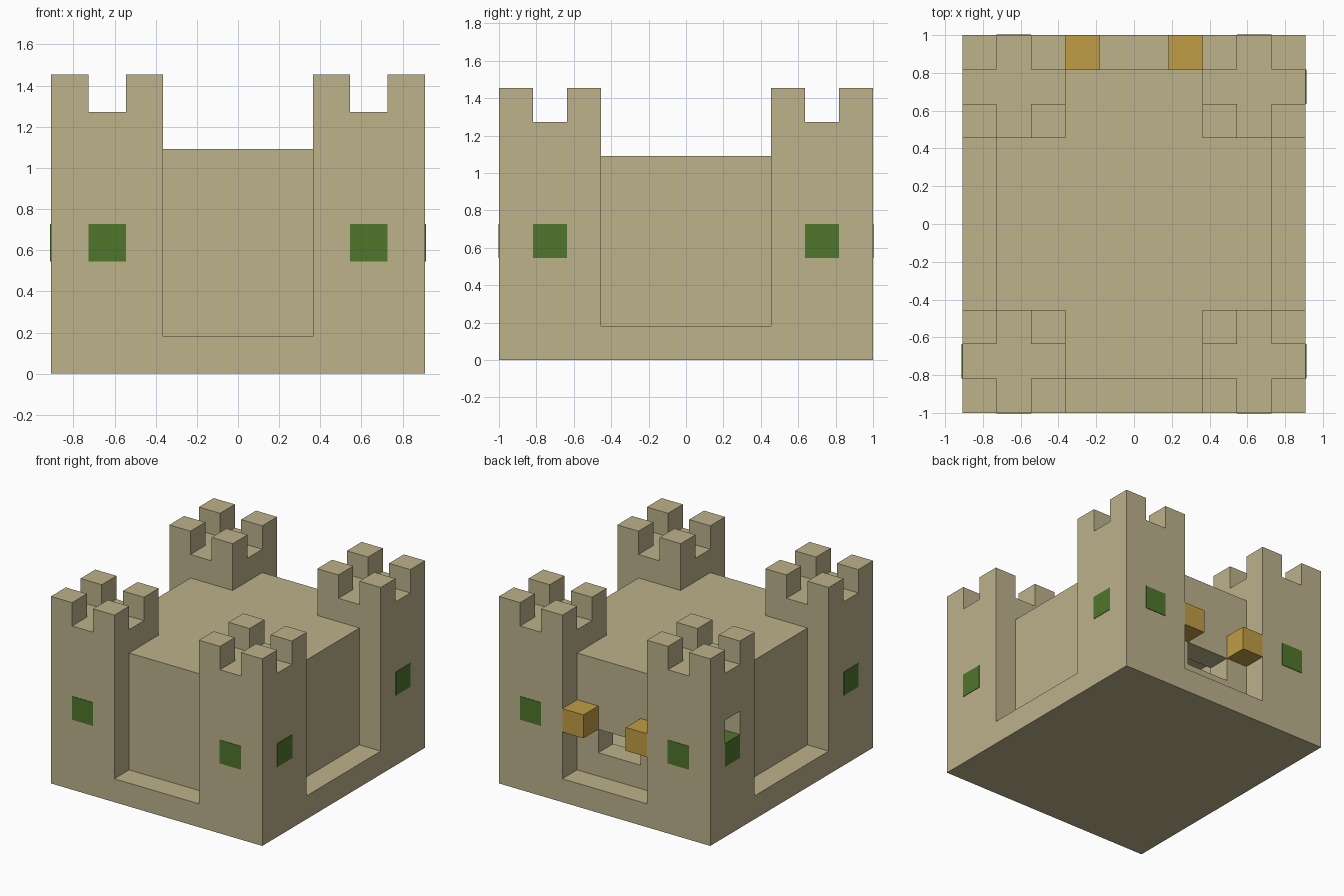
import bpy
import bmesh
from mathutils import Vector

cube = bpy.data.objects.get("Cube")
if cube:
    bpy.data.objects.remove(cube, do_unlink=True)

U = 2 / 11                      # one block
W, D = 10, 11                   # footprint in blocks


def material(name, rgb):
    m = bpy.data.materials.new(name)
    m.use_nodes = True
    color = (*rgb, 1)
    m.diffuse_color = color
    bsdf = m.node_tree.nodes["Principled BSDF"]
    bsdf.inputs["Base Color"].default_value = color
    bsdf.inputs["Roughness"].default_value = 0.9
    return m


stone = material("sandstone", (0.51, 0.445, 0.26))
green = material("leaf_green", (0.08, 0.18, 0.025))
gold = material("golden_yellow", (0.53, 0.34, 0.06))


def blocks(name, boxes, mat):
    """Object made of boxes given as (low corner, high corner) in blocks."""
    bm = bmesh.new()
    for lo, hi in boxes:
        lo, hi = Vector(lo), Vector(hi)
        verts = bmesh.ops.create_cube(bm, size=1)["verts"]
        for v in verts:
            p = lo + (hi - lo) * 0.5 + Vector(a * b for a, b in zip(v.co, hi - lo))
            v.co = Vector((p.x - W / 2, p.y - D / 2, p.z)) * U
    mesh = bpy.data.meshes.new(name)
    bm.to_mesh(mesh)
    bm.free()
    mesh.materials.append(mat)
    ob = bpy.data.objects.new(name, mesh)
    bpy.context.collection.objects.link(ob)
    return ob


def carve(ob, name, boxes):
    cutter = blocks(name, boxes, stone)
    cutter.hide_render = True
    cutter.hide_viewport = True
    cutter.display_type = 'WIRE'
    mod = ob.modifiers.new("carve", 'BOOLEAN')
    mod.operation = 'DIFFERENCE'
    mod.solver = 'EXACT'
    mod.use_self = True
    mod.object = cutter


# Plinth and hollow keep with a low doorway at the back
blocks("plinth", [((0, 0, 0), (W, D, 1))], stone)
keep = blocks("keep", [((1, 1, 1), (W - 1, D - 1, 6))], stone)
carve(keep, "keep_cutter", [((2, 2, 0.5), (8, 9, 5)), ((4, 8.5, 2), (6, 10.5, 3))])

# Corner towers with battlements and green windows
T = 0.02                        # window plate stands slightly proud
for ys, yname in ((0, "front"), (D - 3, "back")):
    for xs, xname in ((0, "right"), (W - 3, "left")):
        tag = f"{yname}_{xname}"
        tower = blocks(f"{tag}_tower", [((xs, ys, 1), (xs + 3, ys + 3, 7))], stone)
        blocks(f"{tag}_battlements",
               [((xs + i, ys + j, 7), (xs + i + 1, ys + j + 1, 8))
                for i in (0, 2) for j in (0, 2)], stone)

        y = ys if ys == 0 else D
        blocks(f"{tag}_end_window",
               [((xs + 1, y - T, 3), (xs + 2, y + T, 4))], green)

        if tag == "back_right":
            # Open loophole above a full green block
            carve(tower, "loophole_cutter",
                  [((-0.5, ys + 1, 3), (1, ys + 2, 5))])
            blocks(f"{tag}_side_window",
                   [((0, ys + 1, 3), (1, ys + 2, 4))], green)
        else:
            x = xs if xs == 0 else W
            blocks(f"{tag}_side_window",
                   [((x - T, ys + 1, 3), (x + T, ys + 2, 4))], green)

# Golden lamps beside the doorway
for x, side in ((3, "right"), (6, "left")):
    blocks(f"{side}_lamp", [((x, 10, 3), (x + 1, 11, 4))], gold)
